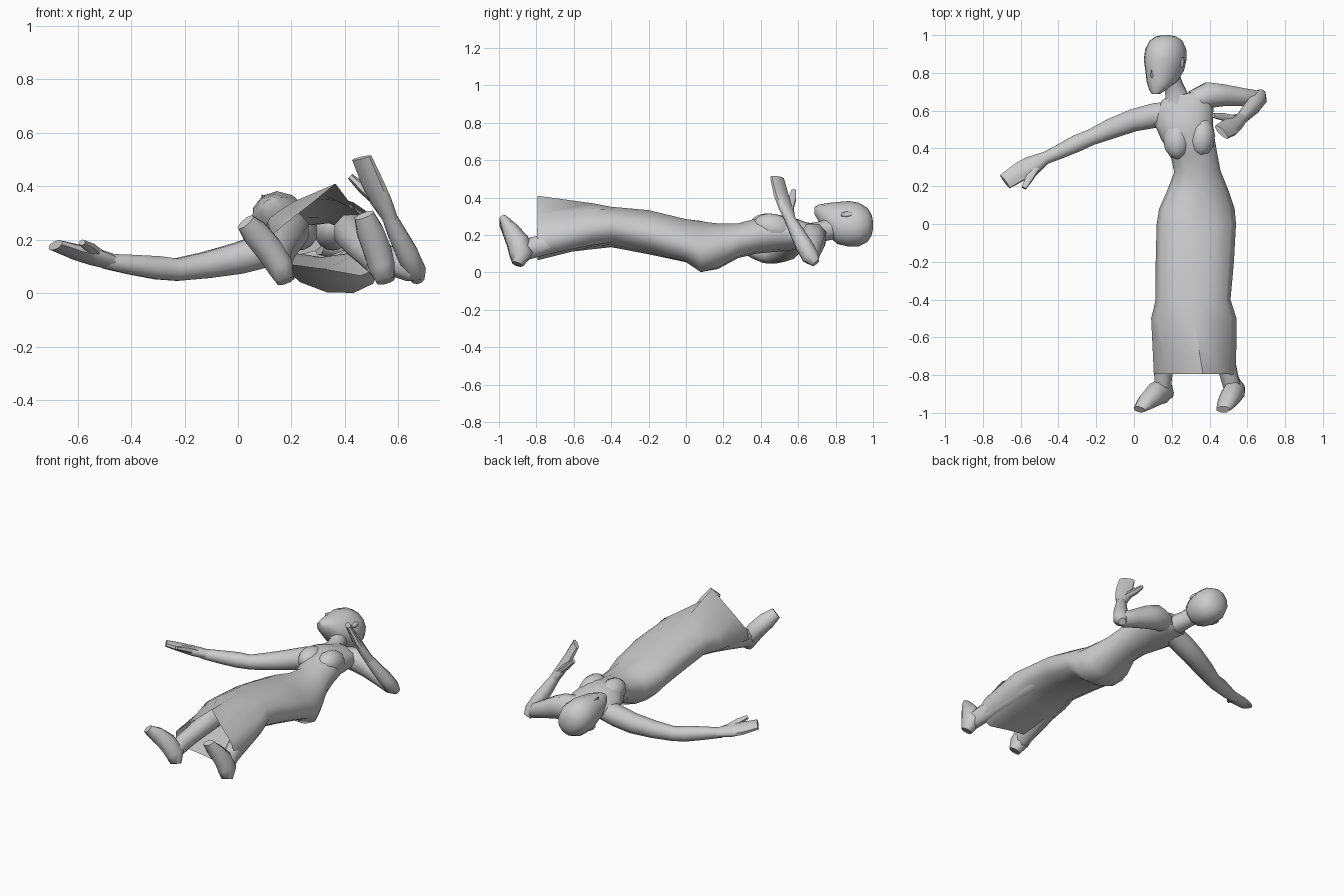
import bpy, bmesh, math
from mathutils import Vector

def build(name, rings, caps=(True, True)):
    """Skin a list of equal-sized vertex rings."""
    bm = bmesh.new()
    loops = [[bm.verts.new(p) for p in r] for r in rings]
    n = len(loops[0])
    for a, b in zip(loops, loops[1:]):
        for i in range(n):
            bm.faces.new((a[i], a[(i + 1) % n], b[(i + 1) % n], b[i]))
    if caps[0]:
        bm.faces.new(loops[0])
    if caps[1]:
        bm.faces.new(loops[-1])
    bmesh.ops.recalc_face_normals(bm, faces=bm.faces)
    me = bpy.data.meshes.new(name)
    bm.to_mesh(me)
    bm.free()
    ob = bpy.data.objects.new(name, me)
    bpy.context.collection.objects.link(ob)
    bpy.ops.object.select_all(action='DESELECT')
    ob.select_set(True)
    bpy.context.view_layer.objects.active = ob
    bpy.ops.object.shade_smooth_by_angle(angle=math.radians(60))
    return ob

def limb(name, pts, wide=(0, 0, 1), sides=8):
    """Tube through (x, y, z, half width, half thickness) points."""
    cs = [Vector(p[:3]) for p in pts]
    rings = []
    for i, p in enumerate(pts):
        t = (cs[min(i + 1, len(cs) - 1)] - cs[max(i - 1, 0)]).normalized()
        u = Vector(wide)
        u = (u - t * u.dot(t)).normalized()
        v = t.cross(u)
        rings.append([cs[i] + u * p[3] * math.cos(a) + v * p[4] * math.sin(a)
                      for a in (2 * math.pi * (k + .5) / sides for k in range(sides))])
    return build(name, rings)

def ball(name, loc, size):
    bpy.ops.mesh.primitive_uv_sphere_add(segments=12, ring_count=8, location=loc)
    ob = bpy.context.object
    ob.name = name
    ob.scale = size
    ob.rotation_euler.x = math.radians(-12)
    bpy.ops.object.shade_smooth()
    return ob

# Dress and torso: open tented hem, then sheared elliptical sections
hem = [(.54, .16), (.5, .24), (.44, .31), (.365, .41), (.28, .34), (.19, .27),
       (.105, .20), (.105, .14), (.17, .11), (.32, .09), (.46, .065), (.535, .10)]
sections = [  # y, centre x, half x, centre z, half z, y shear, roll, top peak
    (-.5, .317, .226, .23, .106, 0, 0, .034),
    (-.4, .313, .198, .243, .108, 0, 0, 0),
    (-.2, .322, .207, .215, .118, 0, -.05, 0),
    (0, .33, .21, .17, .115, 0, -.12, 0),
    (.08, .333, .2, .138, .135, 0, -.2, 0),
    (.17, .338, .165, .14, .122, 0, -.12, 0),
    (.28, .335, .122, .17, .093, .05, -.05, 0),
    (.38, .315, .122, .195, .094, .12, 0, 0),
    (.48, .28, .138, .21, .1, .2, 0, 0),
    (.57, .265, .155, .207, .088, .3, 0, 0),
    (.64, .26, .145, .203, .066, .35, 0, 0),
    (.68, .24, .09, .205, .056, .25, 0, 0)]
rings = [[(x, -.795 - .1 * max(0, .2 - z) * (z > .13), z) for x, z in hem]]
for y, cx, rx, cz, rz, sh, roll, peak in sections:
    ring = []
    for k in range(12):
        c, s = math.cos(k * math.pi / 6), math.sin(k * math.pi / 6)
        ring.append((cx + rx * c, y + sh * rx * c,
                     cz + rz * s + roll * rx * c + peak * max(0, s) ** 4))
    rings.append(ring)
build("dress_torso", rings, (False, True))
for side, x, y in (("right", .228, .45), ("left", .355, .465)):
    ball(side + "_bust", (x, y, .238), (.074, .11, .076))

# Neck
limb("neck", [(.235, .62, .205, .095, .06), (.225, .68, .21, .062, .056),
              (.21, .73, .22, .052, .055), (.185, .80, .24, .052, .058)], (1, 0, 0), 10)

# Head, rolled towards its right side
ang = math.radians(55)
face = Vector((-math.cos(ang), 0, math.sin(ang)))
side = Vector((math.sin(ang), 0, math.cos(ang)))
mid = Vector((.165, 0, .26))
head = []
for y, off, depth, width in ((.688, .085, .02, .022), (.71, .07, .045, .045),
                             (.755, .03, .09, .078), (.81, .005, .12, .095),
                             (.87, 0, .128, .108), (.925, -.005, .122, .104),
                             (.97, -.008, .095, .084), (.992, -.008, .058, .055),
                             (1.0, -.008, .02, .02)):
    c = mid + face * off + Vector((0, y, 0))
    head.append([c + face * depth * math.cos(a) + side * width * math.sin(a)
                 for a in (k * math.pi / 6 for k in range(12))])
build("head", head)
nose = []
for y, d, w in ((.835, .11, .008), (.785, .122, .016), (.768, .105, .014)):
    c = mid + face * d + Vector((0, y, 0))
    nose.append([c - face * .02 + side * w, c + face * .014, c - face * .02 - side * w])
build("nose", nose)
for name, sgn in (("left_ear", 1), ("right_ear", -1)):
    c = mid + side * sgn * .1 - face * .01
    limb(name, [(c.x, .83, c.z, .008, .01), (c.x, .86, c.z, .018, .015),
                (c.x, .885, c.z, .01, .012)], face, 6)

# Outstretched right arm and hand
limb("right_arm", [(.2, .59, .19, .062, .068), (.1, .572, .16, .068, .07),
                   (0, .55, .13, .063, .064), (-.12, .505, .105, .053, .058),
                   (-.23, .458, .088, .045, .046), (-.3, .428, .095, .047, .049),
                   (-.4, .38, .107, .04, .041), (-.5, .335, .12, .03, .033)])
palm = (.4, -.85, .25)
limb("right_hand", [(-.47, .35, .117, .034, .03), (-.545, .305, .138, .058, .03),
                    (-.61, .272, .155, .054, .026), (-.683, .224, .18, .046, .018)], palm)
limb("right_thumb", [(-.52, .30, .14, .026, .024), (-.555, .24, .172, .022, .02),
                     (-.583, .19, .19, .014, .012)], (1, 0, 0), 6)

# Bent left arm with raised hand
limb("left_upper_arm", [(.31, .65, .2, .06, .06), (.395, .682, .188, .078, .074),
                        (.47, .682, .162, .072, .062), (.57, .672, .12, .056, .052),
                        (.65, .665, .085, .047, .045), (.69, .66, .07, .024, .024)])
limb("left_forearm", [(.675, .695, .05, .024, .024), (.662, .665, .085, .048, .044),
                      (.633, .628, .15, .047, .044), (.597, .59, .22, .039, .038),
                      (.562, .55, .295, .029, .028)], (0, 1, 0))
limb("left_hand", [(.572, .56, .275, .03, .03), (.535, .535, .345, .05, .028),
                   (.505, .51, .41, .053, .024), (.463, .487, .507, .05, .016)], (1, -.9, 0))
limb("left_thumb", [(.54, .55, .33, .025, .022), (.47, .568, .39, .022, .02),
                    (.42, .575, .437, .014, .012)], (0, 1, 0), 6)

# Lower legs under the dress, with feet
limb("right_leg", [(.205, -.38, .235, .065, .07), (.185, -.55, .205, .065, .068),
                   (.163, -.7, .162, .056, .058), (.155, -.81, .135, .05, .06),
                   (.15, -.88, .11, .048, .055)], (1, 0, 0))
limb("left_leg", [(.42, -.38, .23, .065, .07), (.445, -.55, .2, .065, .068),
                  (.478, -.7, .16, .056, .058), (.505, -.81, .135, .05, .06),
                  (.525, -.88, .11, .048, .055)], (1, 0, 0))
limb("right_foot", [(.178, -.902, .045, .036, .032), (.158, -.882, .10, .054, .068),
                    (.115, -.9, .165, .056, .064), (.065, -.942, .225, .054, .045),
                    (.028, -.982, .266, .038, .02)], (.8, 0, .57))
limb("left_foot", [(.553, -.902, .045, .036, .032), (.538, -.882, .10, .054, .068),
                   (.52, -.9, .165, .056, .064), (.495, -.942, .23, .054, .045),
                   (.472, -.982, .292, .04, .02)], (.9, 0, .4))
